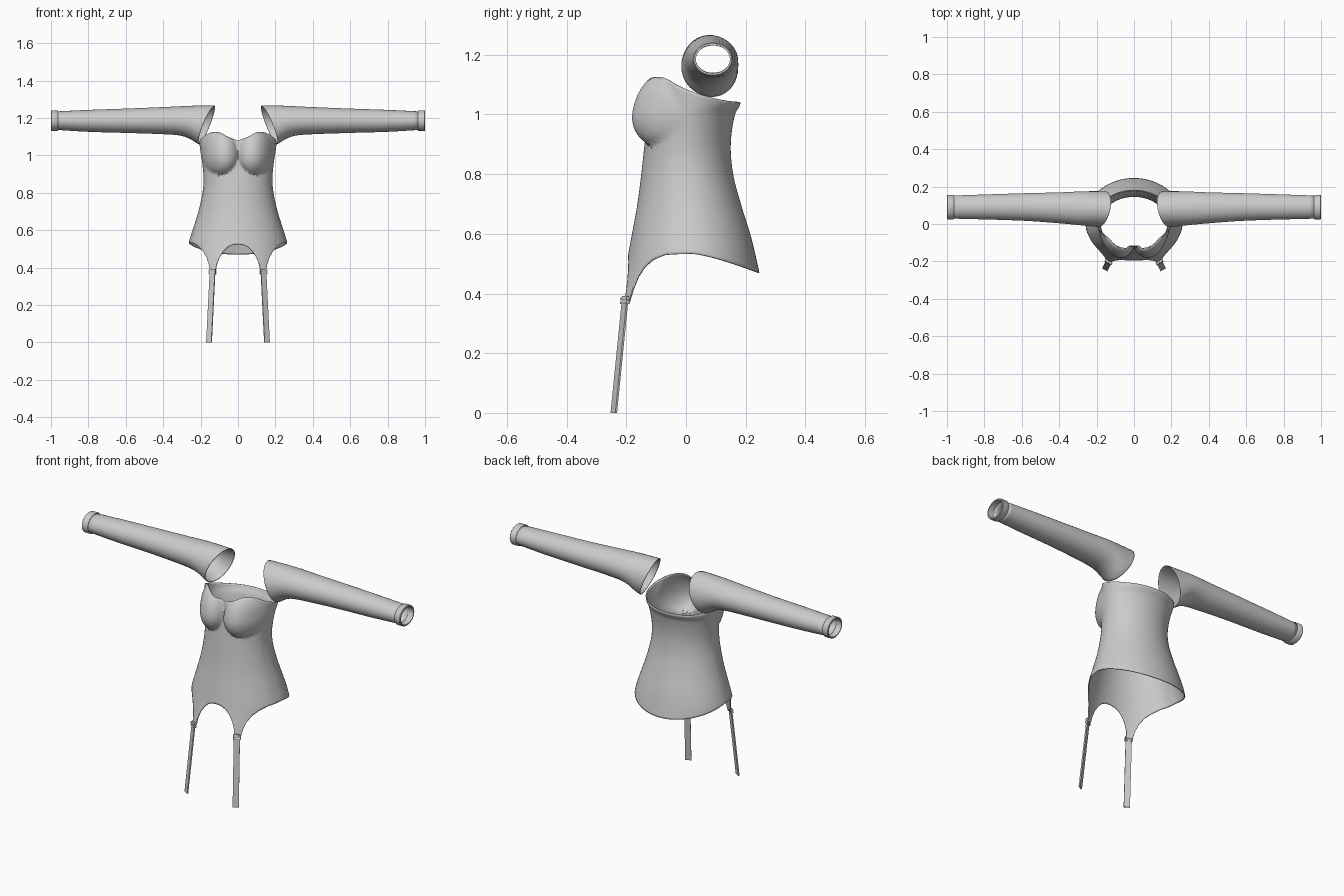
import bpy, math
from math import sin, cos, pi

if "Cube" in bpy.data.objects:
    bpy.data.objects.remove(bpy.data.objects["Cube"])

fabric = bpy.data.materials.new("grey_fabric")
fabric.diffuse_color = (0.6, 0.6, 0.6, 1)
fabric.use_nodes = True
fabric.node_tree.nodes["Principled BSDF"].inputs["Base Color"].default_value = fabric.diffuse_color


def curve(table, x):
    """Smooth interpolation through (x, value) points."""
    n = len(table)
    if x <= table[0][0]:
        return table[0][1]
    if x >= table[-1][0]:
        return table[-1][1]
    i = max(k for k in range(n - 1) if table[k][0] <= x)

    def slope(k):
        a, b = table[max(k - 1, 0)], table[min(k + 1, n - 1)]
        return (b[1] - a[1]) / (b[0] - a[0])
    (x0, y0), (x1, y1) = table[i], table[i + 1]
    h = x1 - x0
    t = (x - x0) / h
    return (y0 * (2*t**3 - 3*t*t + 1) + y1 * (3*t*t - 2*t**3)
            + h * slope(i) * (t**3 - 2*t*t + t) + h * slope(i + 1) * (t**3 - t*t))


def loft(name, rings, flip=False, cap=False, loop=False, thickness=0, mirror=False, angle=40):
    """Skin closed rings of points into one object."""
    m = len(rings[0])
    verts = [p for ring in rings for p in ring]
    faces = []
    n = len(rings)
    for r in range(n if loop else n - 1):
        s = (r + 1) % n
        for c in range(m):
            d = (c + 1) % m
            f = (r*m + c, s*m + c, s*m + d, r*m + d)
            faces.append(f[::-1] if flip else f)
    if cap:
        first, last = tuple(range(m)), tuple(range((n - 1)*m, n*m))
        faces += [first[::-1], last] if flip else [first, last[::-1]]
    me = bpy.data.meshes.new(name)
    me.from_pydata(verts, [], faces)
    me.materials.append(fabric)
    ob = bpy.data.objects.new(name, me)
    bpy.context.collection.objects.link(ob)
    bpy.ops.object.select_all(action='DESELECT')
    ob.select_set(True)
    bpy.context.view_layer.objects.active = ob
    bpy.ops.object.shade_smooth_by_angle(angle=math.radians(angle))
    if thickness:
        mod = ob.modifiers.new("thickness", 'SOLIDIFY')
        mod.thickness = thickness
        mod.offset = -1
    if mirror:
        mod = ob.modifiers.new("mirror", 'MIRROR')
        mod.use_mirror_merge = False
    return ob


# ---- Bodice: half width, front depth and back depth by height
WIDTH = [(.36, .27), (.47, .272), (.53, .264), (.6, .243), (.7, .212), (.8, .19),
         (.87, .184), (.95, .19), (1.03, .202), (1.08, .207), (1.13, .205)]
FRONT = [(.36, -.237), (.45, -.213), (.5, -.2), (.6, -.181), (.7, -.163), (.8, -.15),
         (.9, -.139), (1.0, -.128), (1.13, -.115)]
BACK = [(.36, .27), (.47, .246), (.55, .228), (.6, .215), (.7, .184), (.8, .158),
        (.9, .15), (1.0, .164), (1.035, .182), (1.13, .19)]
# Hem height by sideways distance on the front, with a tab for each strap
HEM = [(0, .525), (.03, .521), (.055, .51), (.08, .485), (.1, .452), (.114, .415),
       (.121, .375), (.15, .375), (.155, .415), (.167, .455), (.187, .488),
       (.215, .513), (.245, .53), (.27, .534)]
# Neckline height by angle from the front
NECK = [(0, 1.08), (14, 1.098), (30, 1.124), (45, 1.122), (65, 1.098), (90, 1.072),
        (130, 1.047), (180, 1.04)]


def hem(a):
    if a <= pi/2:
        x = .27 * sin(a)
        for (x0, z0), (x1, z1) in zip(HEM, HEM[1:]):
            if x <= x1 + 1e-6:
                return z0 + (z1 - z0) * (x - x0) / (x1 - x0)
        return .534
    return .534 - .064 * (-cos(a)) ** 1.4


def bodice_point(a, z):
    f, b = curve(FRONT, z), curve(BACK, z)
    mid = (f + b) / 2
    x, y = curve(WIDTH, z) * sin(a), mid - (b - f) / 2 * cos(a)
    if cos(a) > 0:  # rounded cups
        dz = (z - 1.0) / (.1 if z < 1.0 else .135)
        d = ((abs(x) - .098) / .095) ** 2 + dz * dz
        if d < 1:
            y -= .066 * (1 - d) ** .72
    return (x, y, z)


half = []
for (x0, _), (x1, _) in zip(HEM, HEM[1:]):
    for k in range(3):
        half.append(math.asin((x0 + (x1 - x0) * k / 3) / .27))
half += [pi/2 + pi/2 * k / 24 for k in range(25)]
angles = half + [-a for a in half[-2:0:-1]]
ROWS = 56
rings = []
for r in range(ROWS + 1):
    t = r / ROWS
    ring = []
    for a in angles:
        top = curve(NECK, math.degrees(abs(a)))
        ring.append(bodice_point(a, top + (hem(abs(a)) - top) * t))
    rings.append(ring)
loft("bodice", rings, thickness=.005, angle=50)

# ---- Sleeves: outline from above and from the front, by distance from the centre
TOP = [(.1, 1.266), (.22, 1.266), (.4, 1.258), (.6, 1.25), (.8, 1.243), (.97, 1.235)]
BOTTOM = [(.1, 1.04), (.2, 1.056), (.225, 1.068), (.26, 1.09), (.31, 1.106),
          (.4, 1.113), (.6, 1.12), (.8, 1.126), (.97, 1.136)]
NEAR = [(.1, -.02), (.2, -.015), (.3, -.005), (.4, .004), (.6, .018), (.97, .029)]
FAR = [(.1, .174), (.25, .175), (.4, .169), (.6, .164), (.97, .152)]


def sleeve_point(x, p):
    t, b, n, f = (curve(c, x) for c in (TOP, BOTTOM, NEAR, FAR))
    return (x, (n + f) / 2 + (f - n) / 2 * cos(p), (t + b) / 2 + (t - b) / 2 * sin(p))


SIDES, STEPS = 40, 36
starts = []
for c in range(SIDES):
    x = .17
    for _ in range(4):  # slanted shoulder opening
        _, y, z = sleeve_point(x, 2*pi*c/SIDES)
        x = .125 + .4 * (1.265 - z) + .2 * (.09 - y)
    starts.append(x)
rings = [[sleeve_point(s + (.968 - s) * (r / STEPS) ** 1.3, 2*pi*c/SIDES)
          for c, s in enumerate(starts)] for r in range(STEPS + 1)]
loft("sleeve", rings, flip=True, thickness=.004, mirror=True)

# ---- Cuffs: hollow oval bands
section = [(.963, 0), (.967, .003), (.997, .003), (1.0, 0), (1.0, -.006), (.963, -.006)]
rings = [[(x, .09 + (.063 + g) * cos(2*pi*c/SIDES), 1.185 + (.053 + g) * sin(2*pi*c/SIDES))
          for c in range(SIDES)] for x, g in section]
loft("cuff", rings, flip=True, loop=True, mirror=True)


# ---- Garter straps and their clips
def strap_ring(z, w, d):
    t = (.39 - z) / .39
    cx, cy = .1355 + .0195 * t, -.203 - .039 * t
    ux, uy = .86, .5  # strap faces forward and outward
    return [(cx + i*w/2*ux + j*d/2*uy, cy + i*w/2*uy - j*d/2*ux, z)
            for i, j in ((-1, 1), (1, 1), (1, -1), (-1, -1))]


loft("garter_strap", [strap_ring(z, .032, .007) for z in (.392, .26, .13, 0)],
     cap=True, mirror=True)
for z in (.383, .37):
    loft("strap_clip", [strap_ring(z + h, w, w - .026) for h, w in
                        ((.005, .038), (.003, .041), (-.003, .041), (-.005, .038))],
         cap=True, mirror=True)
